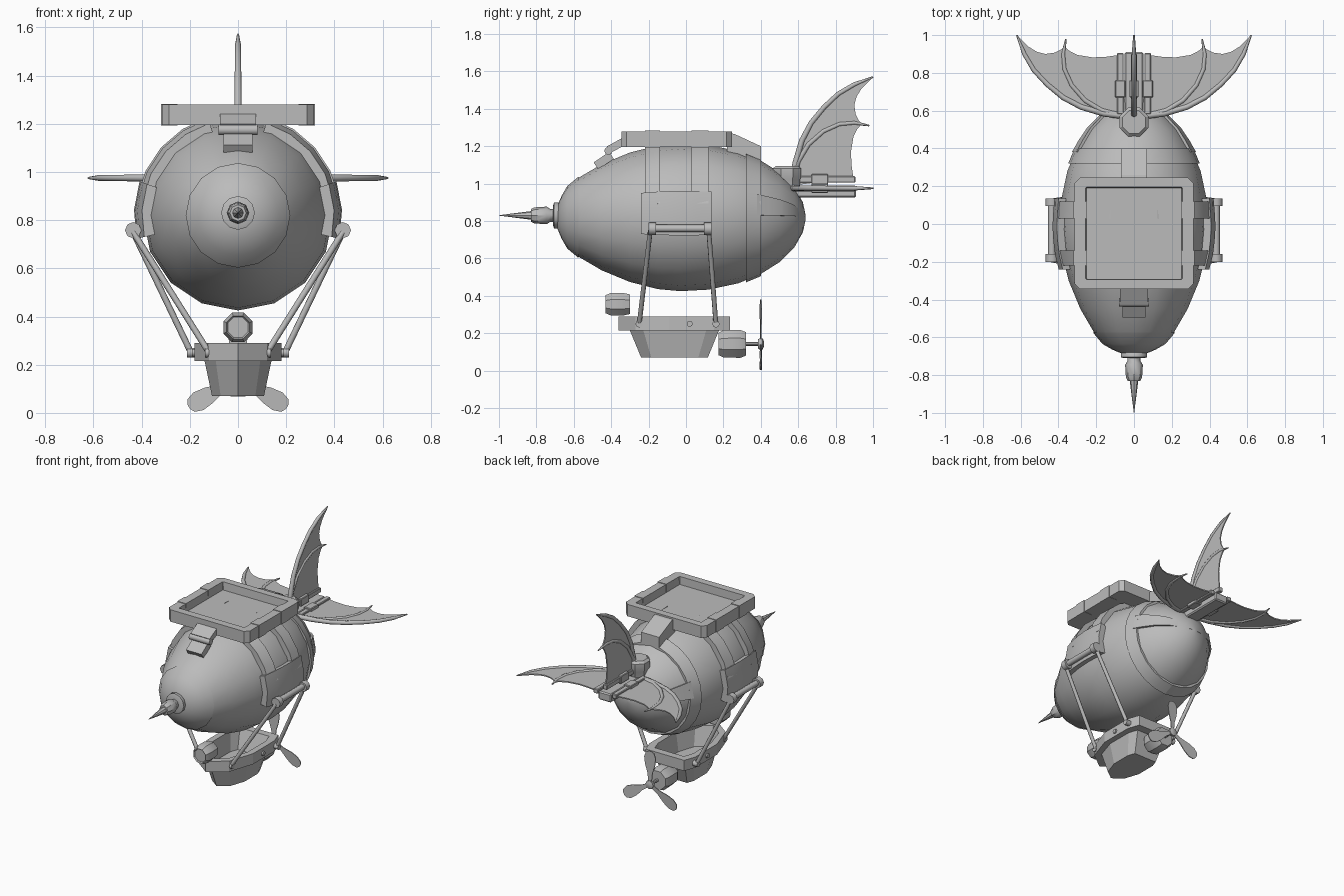
import bpy, bmesh, math
from mathutils import Vector, Matrix

if "Cube" in bpy.data.objects:
    bpy.data.objects.remove(bpy.data.objects["Cube"])

grey = bpy.data.materials.new("plain grey")
grey.diffuse_color = (0.5, 0.5, 0.5, 1)
grey.use_nodes = True
grey.node_tree.nodes["Principled BSDF"].inputs["Base Color"].default_value = grey.diffuse_color
CZ = 0.82  # height of the balloon axis


def finish(name, bm, smooth=None):
    bmesh.ops.recalc_face_normals(bm, faces=bm.faces)
    me = bpy.data.meshes.new(name)
    bm.to_mesh(me)
    bm.free()
    ob = bpy.data.objects.new(name, me)
    bpy.context.collection.objects.link(ob)
    me.materials.append(grey)
    if smooth:
        bpy.ops.object.select_all(action='DESELECT')
        bpy.context.view_layer.objects.active = ob
        ob.select_set(True)
        bpy.ops.object.shade_smooth_by_angle(angle=math.radians(smooth))
    return ob


def loft(name, rings, smooth=None):
    bm = bmesh.new()
    vs = [[bm.verts.new(p) for p in r] for r in rings]
    n = len(vs[0])
    for a, b in zip(vs, vs[1:]):
        for i in range(n):
            bm.faces.new((a[i], a[(i + 1) % n], b[(i + 1) % n], b[i]))
    bm.faces.new(vs[0])
    bm.faces.new(vs[-1])
    return finish(name, bm, smooth)


def lathe(name, prof, z, n, smooth=40, phase=0.0):
    # profile of (y, radius) turned around a lengthwise axis
    return loft(name, [[(r * math.sin(phase + k * math.tau / n), y, z - r * math.cos(phase + k * math.tau / n))
                        for k in range(n)] for y, r in prof], smooth)


def box(name, x0, x1, y0, y1, z0, z1, rot=0.0, bevel=0.0):
    bm = bmesh.new()
    c = Vector(((x0 + x1) / 2, (y0 + y1) / 2, (z0 + z1) / 2))
    m = Matrix.Translation(c) @ Matrix.Rotation(rot, 4, 'X') @ Matrix.Diagonal((x1 - x0, y1 - y0, z1 - z0, 1))
    bmesh.ops.create_cube(bm, size=1, matrix=m)
    if bevel:
        bmesh.ops.bevel(bm, geom=bm.edges[:], offset=bevel, segments=1, affect='EDGES')
    return finish(name, bm)


def rod(name, p, q, r, n=8):
    p, q = Vector(p), Vector(q)
    bm = bmesh.new()
    m = Matrix.Translation((p + q) / 2) @ (q - p).to_track_quat('Z', 'Y').to_matrix().to_4x4()
    bmesh.ops.create_cone(bm, cap_ends=True, segments=n, radius1=r, radius2=r, depth=(q - p).length, matrix=m)
    return finish(name, bm, 50)


# balloon
hull = [(-.68, .06), (-.63, .16), (-.58, .208), (-.45, .284), (-.3, .346), (-.15, .384), (-.03, .395), (.12, .387),
        (.28, .353), (.40, .303), (.50, .24), (.58, .16), (.625, .08), (.64, .01)]
lathe("balloon", hull, CZ, 16, 50)
lathe("nose_cap", [(-.688, .06), (-.665, .115), (-.635, .167), (-.575, .217), (-.572, .2)], CZ, 16, 50)


def radius(y):
    for (a, ra), (b, rb) in zip(hull, hull[1:]):
        if a <= y <= b:
            return ra + (rb - ra) * (y - a) / (b - a)
    return 0.01


def shell(name, y0, y1, a0, a1, off):
    # curved plate hugging the balloon between two angles
    ny, na = max(2, round((y1 - y0) / .07) + 1), max(2, round(abs(a1 - a0) / 15) + 1)
    bm = bmesh.new()
    g = []
    for o in (-.015, off):
        for i in range(ny):
            y = y0 + (y1 - y0) * i / (ny - 1)
            r = max(radius(y) + o, .005)
            g.append([bm.verts.new((r * math.cos(t), y, CZ + r * math.sin(t))) for t in
                      [math.radians(a0 + (a1 - a0) * k / (na - 1)) for k in range(na)]])
    loop = g[:ny] + g[ny:][::-1]
    for a, b in zip(loop, loop[1:] + loop[:1]):
        for k in range(na - 1):
            bm.faces.new((a[k], a[k + 1], b[k + 1], b[k]))
    for k in (0, na - 1):
        bm.faces.new([row[k] for row in loop])
    return finish(name, bm, 30)


shell("tail_ring_upper", .32, .40, -90, 90, .012)
shell("tail_ring_lower", .32, .40, 90, 270, .012)
for s in (1, -1):
    side = "right" if s > 0 else "left"
    flip = (lambda a: a) if s > 0 else (lambda a: 180 - a)
    # straps, side pads and tail bands
    for y0, y1 in ((-.22, -.14), (.03, .12)):
        shell(side + "_strap", y0, y1, flip(10), flip(73), .034)
        box(side + "_tray_strap", *sorted((s * .252, s * .319)), y0, y1, 1.193, 1.283)
    shell(side + "_pad", -.24, .135, flip(-13), flip(19), .038)
    shell(side + "_tail_band", .38, .638, flip(2), flip(22), .018)
    # axle and hanging struts
    rod(side + "_axle", (s * .435, -.2, .76), (s * .435, .12, .76), .02)
    for y, ye, xe in ((-.18, -.25, .12), (.115, .16, .195)):
        rod(side + "_axle_drum", (s * .435, y - .02, .758), (s * .435, y + .02, .758), .034)
        rod(side + "_strut", (s * .435, y + (ye - y) * .15, .75), (s * xe, ye, .25), .013)
        rod(side + "_strut_bolt", (s * (xe - .02), ye, .25), (s * (xe + .016), ye, .25), .02)
    rod(side + "_rim_bolt", (s * .16, .02, .25), (s * .19, .02, .25), .016)

# nose spike
lathe("nose_flange", [(-.71, .055), (-.705, .07), (-.685, .07), (-.67, .06)], .83, 12)
lathe("nose_socket", [(-.83, .034), (-.81, .043), (-.745, .047), (-.725, .034), (-.68, .034)], .83, 8)
lathe("nose_spike", [(-1, .001), (-.9, .014), (-.82, .024)], .83, 8)


# top tray
def outline(x, y0, y1, c, z):
    return [(x - c, y0, z), (x, y0 + c, z), (x, y1 - c, z), (x - c, y1, z),
            (c - x, y1, z), (-x, y1 - c, z), (-x, y0 + c, z), (c - x, y0, z)]


loft("top_tray", [outline(.315, -.345, .245, .028, 1.195), outline(.315, -.345, .245, .028, 1.279),
                  outline(.256, -.293, .195, .004, 1.279), outline(.252, -.29, .19, .004, 1.224)])

# front latch and rear bracket
box("latch_upper", -.075, .075, -.42, -.32, 1.185, 1.225, .5)
box("latch_lower", -.06, .06, -.49, -.39, 1.10, 1.145, .6)
rod("latch_roller", (-.08, -.415, 1.175), (.08, -.415, 1.175), .022)
prof = [(.22, 1.272), (.26, 1.265), (.40, 1.20), (.40, 1.08), (.22, 1.12)]
loft("rear_bracket", [[(x, y, z) for y, z in prof] for x in (-.07, .07)])

# tail post and boom
loft("tail_post", [[(r * math.cos(k * math.pi / 4 + .39), .54 + r * math.sin(k * math.pi / 4 + .39), z)
                    for k in range(8)] for r, z in ((.07, .9), (.075, 1.02), (.082, 1.035), (.082, 1.08), (.065, 1.095))], 30)
box("tail_boom", -.05, .05, .52, .91, .925, .985, bevel=.008)

# bat-like tail fins: one outline turned to left, up and right
lead = [(.04, .57), (.16, .585), (.28, .62), (.375, .67), (.46, .74), (.53, .815), (.58, .9), (.62, 1.0)]
rib = [(.07, .575), (.17, .60), (.26, .655), (.33, .735), (.368, .82), (.375, .9), (.36, .98)]
trail = [(.56, .94), (.515, .912), (.47, .90), (.42, .907), (.385, .925), (.37, .94), (.34, .915), (.3, .895),
         (.22, .882), (.15, .885), (.08, .895)]


def tube(name, pts, r0, r1, m):
    # round tapered bar along a flat path
    rings = []
    for i, p in enumerate(pts):
        a, b = Vector(pts[max(i - 1, 0)]), Vector(pts[min(i + 1, len(pts) - 1)])
        d = (b - a).normalized()
        r = r0 + (r1 - r0) * i / (len(pts) - 1)
        if i == len(pts) - 1:
            r *= .4
        rings.append([m @ Vector((p[0] - d.y * r * math.cos(t), p[1] + d.x * r * math.cos(t), r * math.sin(t)))
                      for t in [k * math.tau / 8 for k in range(8)]])
    loft(name, rings, 60)


for side, ang in (("right", 0), ("upper", -90), ("left", 180)):
    m = Matrix.Translation((0, 0, .975 if ang != -90 else .95)) @ Matrix.Rotation(math.radians(ang), 4, 'Y')
    loft(side + "_fin_skin", [[m @ Vector((x, y, z)) for x, y in lead + trail] for z in (-.004, .004)])
    tube(side + "_fin_edge", lead, .017, .011, m)
    tube(side + "_fin_rib", rib, .015, .010, m)
    for nm, x0, x1, y0, y1, h in (("root", .055, .09, .58, .905, .016), ("hinge", .045, .1, .67, .76, .025)):
        ob = box(f"{side}_fin_{nm}", x0, x1, y0, y1, -h, h, bevel=.004)
        ob.data.transform(m)

# boat-shaped gondola
half = [(.12, -.27), (.18, -.09), (.18, .15), (.15, .235)]
plan = [(0, -.36)] + half + [(-x, y) for x, y in reversed(half)]


def ring(sx, sy, z):
    return [(x * sx, -.06 + (y + .06) * sy, z) for x, y in plan]


loft("gondola", [ring(.6, .6, .07), ring(.77, .8, .215), ring(1, 1, .215), ring(1, 1, .29),
                 ring(.76, .83, .29), ring(.64, .66, .16)])

# engines
lathe("front_engine", [(-.42, .046), (-.43, .052), (-.40, .066), (-.34, .066), (-.30, .057)], .355, 8, 30, math.pi / 8)
lathe("rear_engine", [(.175, .066), (.20, .078), (.29, .081), (.32, .068)], .143, 8, 30, math.pi / 8)
lathe("propeller_shaft", [(.31, .01), (.40, .01)], .143, 8)
lathe("propeller_hub", [(.385, .024), (.392, .03), (.41, .03), (.416, .015)], .143, 8)

# propeller
blade = [(.012, .02), (.018, .08), (.036, .14), (.042, .19), (.03, .225), (.01, .236)]
blade = blade + [(-x, z) for x, z in reversed(blade)]
for k in range(3):
    m = Matrix.Translation((0, .40, .143)) @ Matrix.Rotation(k * math.tau / 3, 4, 'Y')
    loft("propeller_blade", [[m @ Vector((x, y + x * .08, z)) for x, z in blade] for y in (-.003, .003)])
